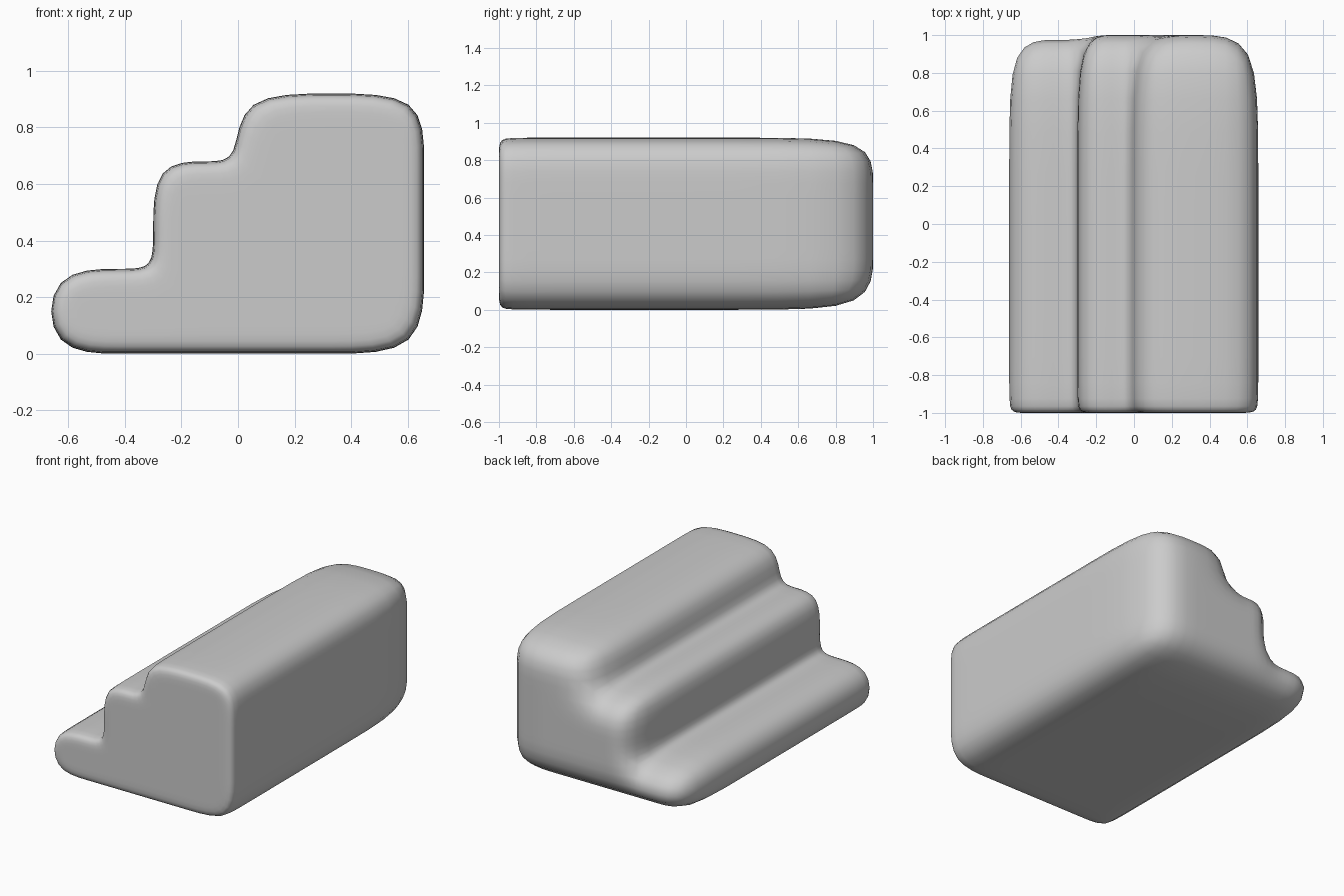
import bpy, bmesh

if "Cube" in bpy.data.objects:
    bpy.data.objects.remove(bpy.data.objects["Cube"])

# Cage grid of the stepped side profile: columns in x, rows in z
xs = [-0.672, -0.4, -0.3, -0.1, 0.0, 0.33, 0.658]
zs = [0.0, 0.3, 0.42, 0.68, 0.92]
rows_per_column = [1, 1, 3, 3, 4, 4]   # rows filled under each step
ys = [-1.0, -0.9, 0.38, 1.0]           # tight front edge, soft back edge

bm = bmesh.new()
verts = {}


def vert(i, k):
    if (i, k) not in verts:
        verts[i, k] = bm.verts.new((xs[i], ys[0], zs[k]))
    return verts[i, k]


# Front cap
for i, rows in enumerate(rows_per_column):
    for k in range(rows):
        bm.faces.new((vert(i, k), vert(i + 1, k), vert(i + 1, k + 1), vert(i, k + 1)))
front = list(bm.faces)

# Side walls: rings of quads between the length loops
outline = [e for e in bm.edges if e.is_boundary]
for y in ys[1:-1]:
    ring = bmesh.ops.extrude_edge_only(bm, edges=outline)["geom"]
    for v in (g for g in ring if isinstance(g, bmesh.types.BMVert)):
        v.co.y = y
    outline = [g for g in ring if isinstance(g, bmesh.types.BMEdge)]

# Back cap: a copy of the front grid, joined to the walls
copy = bmesh.ops.duplicate(bm, geom=front)["geom"]
for v in (g for g in copy if isinstance(g, bmesh.types.BMVert)):
    v.co.y = ys[-1]
back_edges = [g for g in copy if isinstance(g, bmesh.types.BMEdge) and g.is_boundary]
bmesh.ops.bridge_loops(bm, edges=outline + back_edges)
bmesh.ops.recalc_face_normals(bm, faces=list(bm.faces))

# Holding loop on the front cap keeps that edge crisp
bmesh.ops.inset_region(bm, faces=front, thickness=0.08, use_even_offset=True)
bmesh.ops.recalc_face_normals(bm, faces=list(bm.faces))

mesh = bpy.data.meshes.new("soft_steps")
bm.to_mesh(mesh)
bm.free()
for p in mesh.polygons:
    p.use_smooth = True
steps = bpy.data.objects.new("soft_steps", mesh)
bpy.context.collection.objects.link(steps)

# Rounded smooth surface
sub = steps.modifiers.new("round", 'SUBSURF')
sub.levels = sub.render_levels = 2
